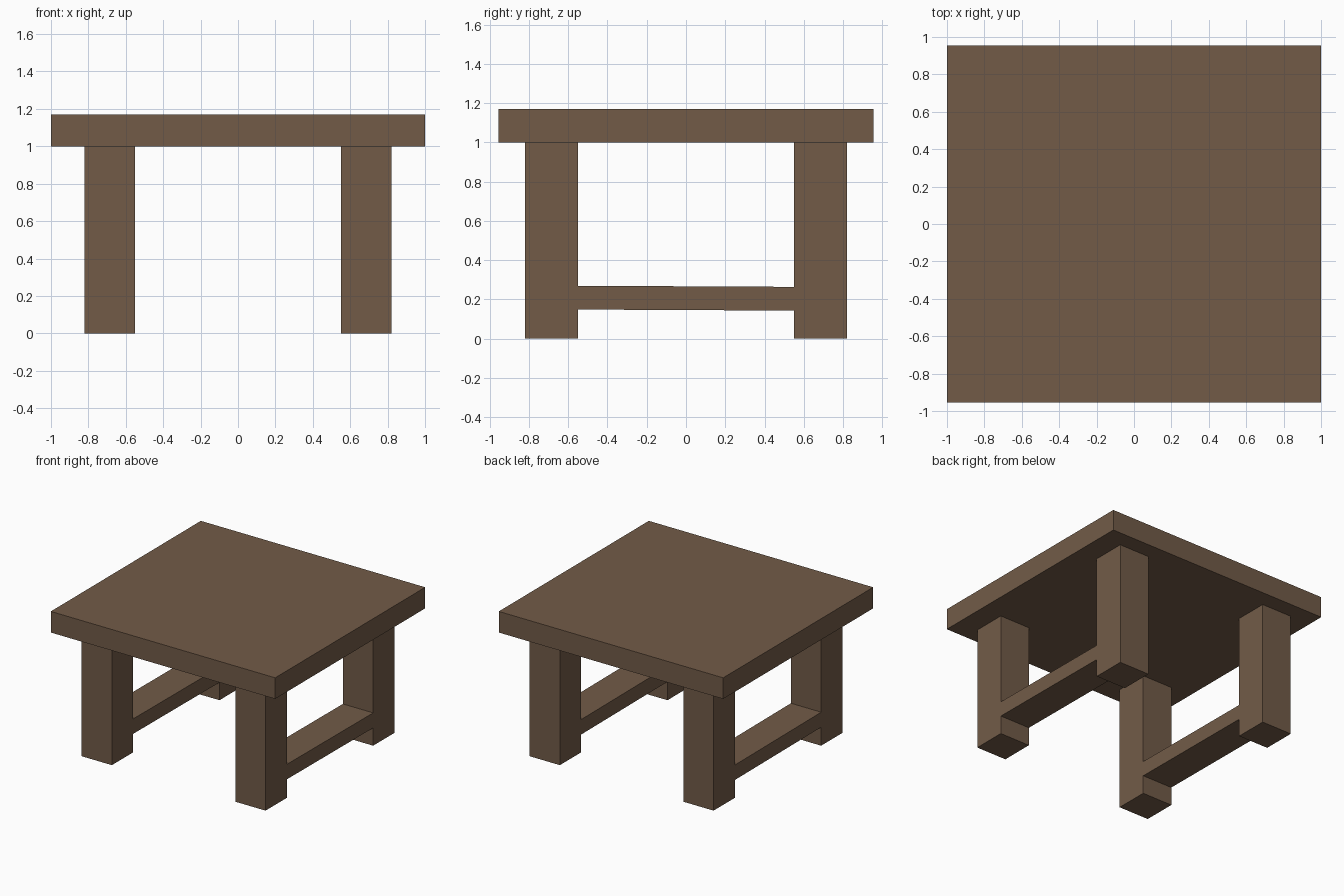
import bpy, bmesh, math

if "Cube" in bpy.data.objects:
    bpy.data.objects.remove(bpy.data.objects["Cube"])

wood = bpy.data.materials.new("brown wood")
wood.diffuse_color = (0.168, 0.105, 0.064, 1.0)
wood.use_nodes = True
wood.node_tree.nodes["Principled BSDF"].inputs["Base Color"].default_value = wood.diffuse_color


def box(name, x, y, z):
    """Box from (min, max) ranges on each axis."""
    bm = bmesh.new()
    bmesh.ops.create_cube(bm, size=1.0)
    for v in bm.verts:
        for i, (lo, hi) in enumerate((x, y, z)):
            v.co[i] = hi if v.co[i] > 0 else lo
    mesh = bpy.data.meshes.new(name)
    bm.to_mesh(mesh)
    bm.free()
    mesh.materials.append(wood)
    obj = bpy.data.objects.new(name, mesh)
    bpy.context.collection.objects.link(obj)
    return obj


LEG_IN, LEG_OUT = 0.55, 0.82

# Table top
box("table_top", (-1.0, 1.0), (-0.955, 0.955), (1.0, 1.17))

for side, sx in (("left", -1), ("right", 1)):
    x = sorted((sx * LEG_IN, sx * LEG_OUT))
    # Legs
    for end, sy in (("front", -1), ("back", 1)):
        y = sorted((sy * LEG_IN, sy * LEG_OUT))
        box(f"{end}_{side}_leg", x, y, (0.0, 1.0))
    # Stretcher between front and back leg, dropping very slightly to the back
    rail = box(f"{side}_stretcher", x, (-LEG_IN, LEG_IN), (0.146, 0.267))
    for v in rail.data.vertices:
        v.co.z -= 0.005 * v.co.y
